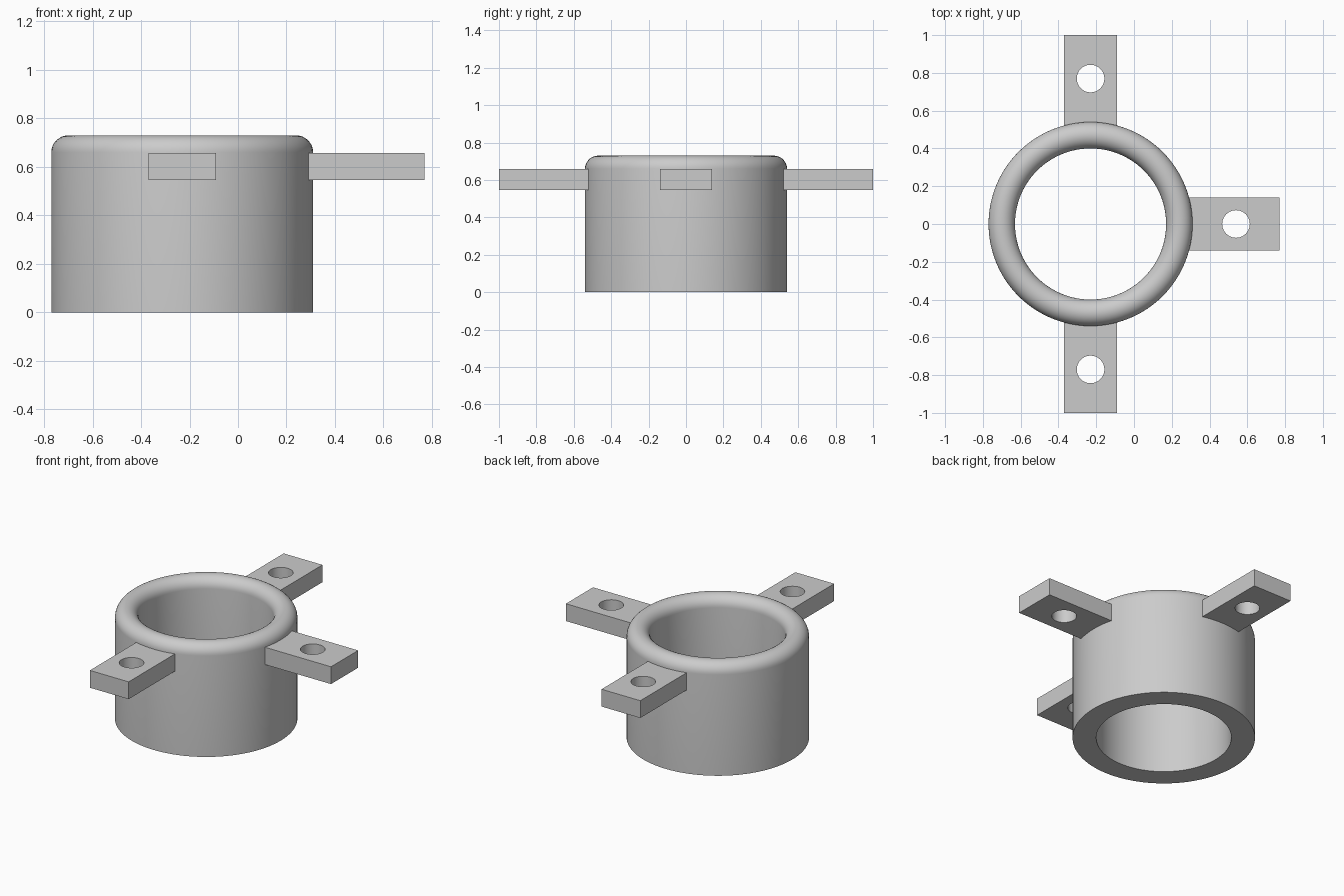
import bpy
import bmesh
from math import cos, sin, pi, radians
from mathutils import Matrix, Vector

CENTRE_X = -0.23
OUTER, INNER, HEIGHT = 0.54, 0.40, 0.73
TAB_LOW, TAB_HIGH, TAB_WIDTH = 0.545, 0.658, 0.28
TAB_START, TAB_END = 0.47, 1.0
HOLE_AT, HOLE_RADIUS = 0.77, 0.073

cube = bpy.data.objects.get("Cube")
if cube:
    bpy.data.objects.remove(cube, do_unlink=True)

grey = bpy.data.materials.new("plain grey")
grey.use_nodes = True
colour = (0.6, 0.6, 0.6, 1)
grey.diffuse_color = colour
grey.node_tree.nodes["Principled BSDF"].inputs["Base Color"].default_value = colour


def make_object(name, bm):
    bmesh.ops.recalc_face_normals(bm, faces=bm.faces)
    mesh = bpy.data.meshes.new(name)
    bm.to_mesh(mesh)
    bm.free()
    mesh.materials.append(grey)
    obj = bpy.data.objects.new(name, mesh)
    bpy.context.collection.objects.link(obj)
    return obj


def smooth(obj):
    bpy.ops.object.select_all(action="DESELECT")
    obj.select_set(True)
    bpy.context.view_layer.objects.active = obj
    bpy.ops.object.shade_smooth_by_angle(angle=radians(35))


# Collar: straight wall with a half-round rim, turned about its axis
rim = (OUTER - INNER) / 2
middle = INNER + rim
profile = [(OUTER, 0)]
for i in range(17):
    a = pi * i / 16
    profile.append((middle + rim * cos(a), HEIGHT - rim + rim * sin(a)))
profile.append((INNER, 0))

bm = bmesh.new()
points = [bm.verts.new((r, 0, z)) for r, z in profile]
edges = [bm.edges.new((p, q)) for p, q in zip(points, points[1:] + points[:1])]
bmesh.ops.spin(bm, geom=points + edges, cent=(0, 0, 0), axis=(0, 0, 1),
               angle=2 * pi, steps=96, use_merge=True)
bmesh.ops.remove_doubles(bm, verts=bm.verts, dist=0.0001)
collar = make_object("collar", bm)
collar.location.x = CENTRE_X
smooth(collar)


# Mounting tabs: flat bars, each with a round screw hole
def make_tab(name, angle):
    bm = bmesh.new()
    size = Vector((TAB_END - TAB_START, TAB_WIDTH, TAB_HIGH - TAB_LOW))
    place = Vector(((TAB_START + TAB_END) / 2, 0, (TAB_LOW + TAB_HIGH) / 2))
    bmesh.ops.create_cube(bm, size=1, matrix=Matrix.LocRotScale(place, None, size))
    tab = make_object(name, bm)

    bm = bmesh.new()
    bmesh.ops.create_cone(bm, cap_ends=True, segments=48, radius1=HOLE_RADIUS,
                          radius2=HOLE_RADIUS, depth=0.4,
                          matrix=Matrix.Translation((HOLE_AT, 0, place.z)))
    cutter = make_object("hole_cutter", bm)
    cutter.hide_render = True

    for obj in (tab, cutter):
        obj.location.x = CENTRE_X
        obj.rotation_euler.z = angle
    cut = tab.modifiers.new("screw hole", "BOOLEAN")
    cut.operation = "DIFFERENCE"
    cut.solver = "EXACT"
    cut.object = cutter
    bpy.context.view_layer.update()
    bpy.ops.object.select_all(action="DESELECT")
    tab.select_set(True)
    bpy.context.view_layer.objects.active = tab
    bpy.ops.object.modifier_apply(modifier=cut.name)
    bpy.data.objects.remove(cutter, do_unlink=True)
    smooth(tab)


for name, angle in (("left_tab", 0), ("back_tab", pi / 2), ("front_tab", -pi / 2)):
    make_tab(name, angle)
